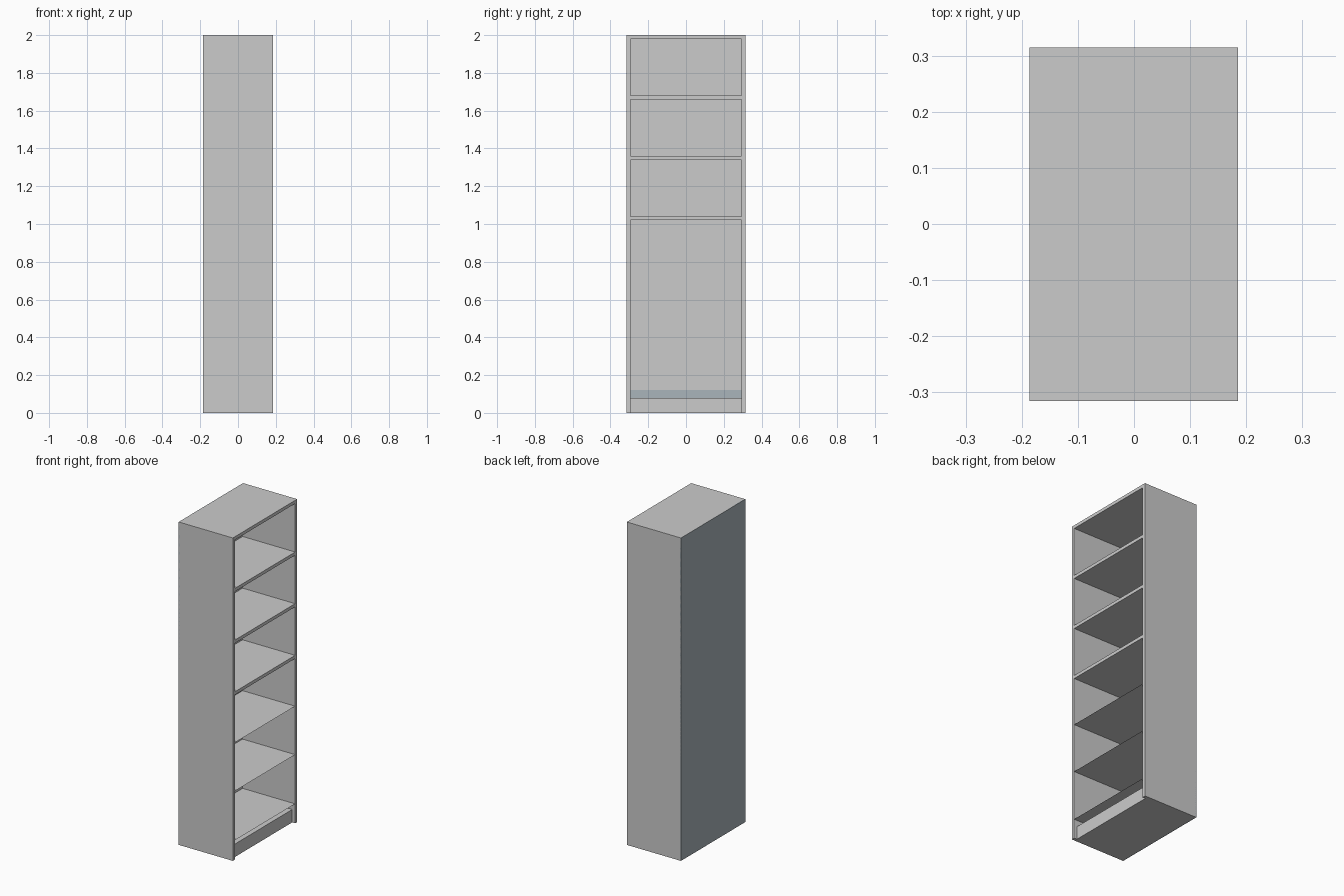
import bpy

if "Cube" in bpy.data.objects:
    bpy.data.objects.remove(bpy.data.objects["Cube"])

X, Y, H, T = 0.185, 0.315, 2.0, 0.02
YI = Y - T


def box(name, x0, x1, y0, y1, z0, z1):
    bpy.ops.mesh.primitive_cube_add(size=1, location=((x0+x1)/2, (y0+y1)/2, (z0+z1)/2))
    ob = bpy.context.object
    ob.name = name
    ob.scale = (x1-x0, y1-y0, z1-z0)
    bpy.ops.object.transform_apply(location=False, rotation=False, scale=True)
    return ob


def sheet(name, x0, x1, z):
    bpy.ops.mesh.primitive_plane_add(size=1, location=((x0+x1)/2, 0, z))
    ob = bpy.context.object
    ob.name = name
    ob.scale = (x1-x0, 2*YI, 1)
    bpy.ops.object.transform_apply(location=False, rotation=False, scale=True)
    return ob


# Side panels, the open side of the case faces +x
box("side_panel_left", -X, X, -Y, -YI, 0, H)
box("side_panel_right", -X, X, YI, Y, 0, H)

# Top panel and thick fixed shelves
box("top_panel", -X, X, -YI, YI, H - T, H)
for i, z in enumerate((1.66, 1.34, 1.02)):
    box(f"fixed_shelf_{i+1}", -X + 0.005, X, -YI, YI, z, z + T)

# Thin lower shelves
for i, z in enumerate((0.725, 0.425, 0.12)):
    sheet(f"thin_shelf_{i+1}", -X + 0.005, X, z)

# Recessed plinth
box("plinth", -X + 0.005, X - 0.02, -YI, YI, 0, 0.08)

# Blue-grey back board
back = box("back_board", -X - 0.001, -X + 0.005, -Y, Y, 0, H)
mat = bpy.data.materials.new("blue_grey")
mat.diffuse_color = (0.40, 0.46, 0.50, 1)
mat.use_nodes = True
mat.node_tree.nodes["Principled BSDF"].inputs["Base Color"].default_value = mat.diffuse_color
back.data.materials.append(mat)

# Grey inner lining in front of the back board
box("back_lining", -X + 0.005, -X + 0.010, -YI, YI, 0.12, H - T)
